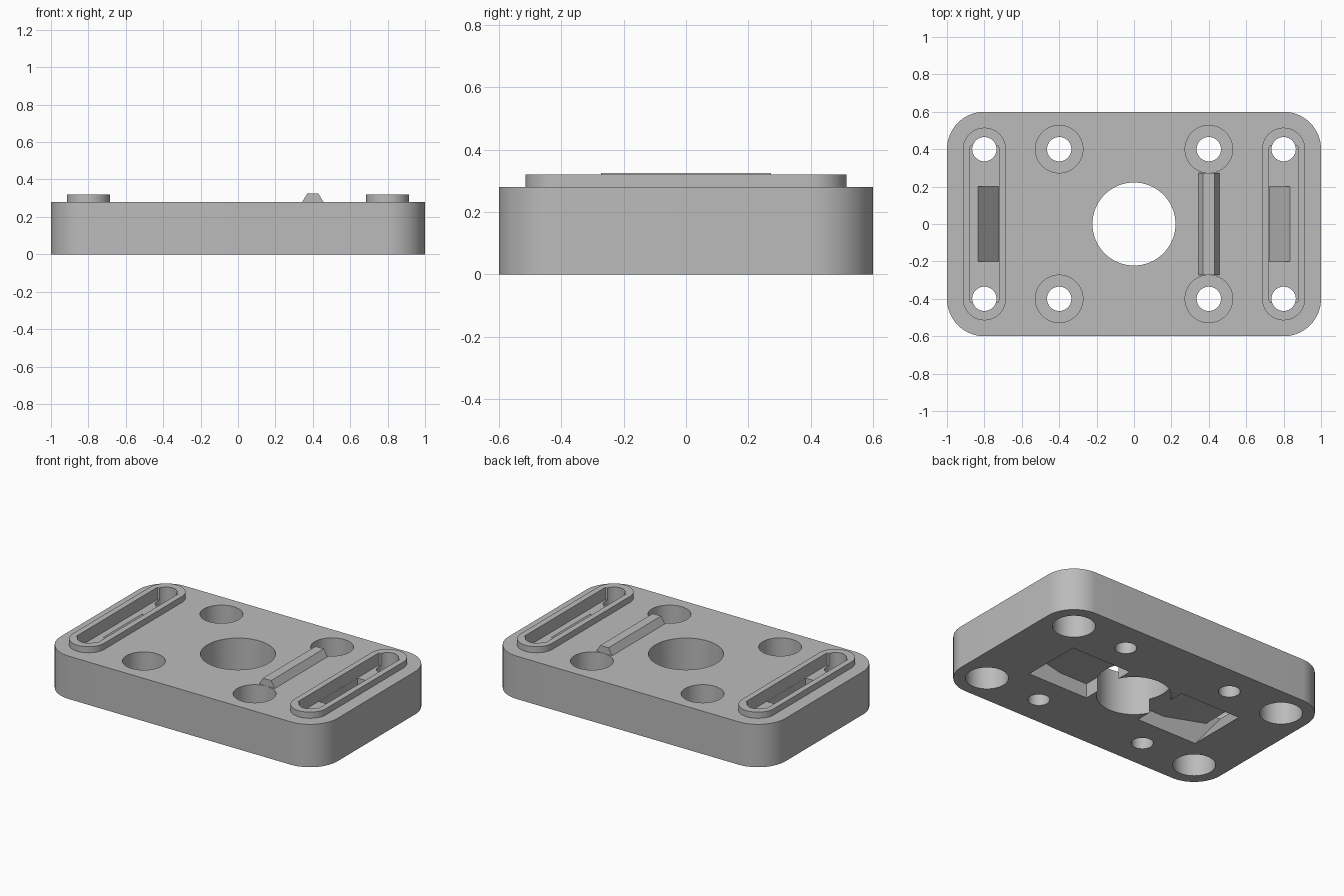
import bpy
import bmesh
import math

if "Cube" in bpy.data.objects:
    bpy.data.objects.remove(bpy.data.objects["Cube"], do_unlink=True)

grey = bpy.data.materials.new("plain_grey")
grey.use_nodes = True
GREY = (0.5, 0.5, 0.5, 1)
grey.diffuse_color = GREY
grey.node_tree.nodes["Principled BSDF"].inputs["Base Color"].default_value = GREY

TOP = 0.28
RIB_TOP = 0.32
SLOT_FLOOR = 0.24


def prism(name, points, start, depth):
    """Extrude a closed outline of 3D points along a vector."""
    bm = bmesh.new()
    face = bm.faces.new([bm.verts.new(p) for p in points])
    ext = bmesh.ops.extrude_face_region(bm, geom=[face])
    moved = [v for v in ext["geom"] if isinstance(v, bmesh.types.BMVert)]
    bmesh.ops.translate(bm, verts=moved, vec=depth)
    bmesh.ops.translate(bm, verts=bm.verts, vec=start)
    bmesh.ops.recalc_face_normals(bm, faces=bm.faces)
    mesh = bpy.data.meshes.new(name)
    bm.to_mesh(mesh)
    bm.free()
    mesh.materials.append(grey)
    obj = bpy.data.objects.new(name, mesh)
    bpy.context.collection.objects.link(obj)
    return obj


def rounded(hx, hy, r, steps=16):
    """Outline of a rectangle with rounded corners."""
    pts = []
    corners = ((1, 1), (-1, 1), (-1, -1), (1, -1))
    for q, (sx, sy) in enumerate(corners):
        for i in range(steps + 1):
            a = math.pi / 2 * (q + i / steps)
            p = (sx * (hx - r) + r * math.cos(a), sy * (hy - r) + r * math.sin(a), 0)
            if not pts or math.dist(p, pts[-1]) > 1e-5:
                pts.append(p)
    if math.dist(pts[0], pts[-1]) < 1e-5:
        pts.pop()
    return pts


def cylinder(name, x, y, r, z0, z1, sides=64):
    ring = [(r * math.cos(2 * math.pi * i / sides), r * math.sin(2 * math.pi * i / sides), 0)
            for i in range(sides)]
    return prism(name, ring, (x, y, z0), (0, 0, z1 - z0))


def combine(target, tool, operation):
    mod = target.modifiers.new(operation.lower(), "BOOLEAN")
    mod.operation = operation
    mod.solver = "EXACT"
    mod.object = tool
    bpy.context.view_layer.objects.active = target
    bpy.ops.object.modifier_apply(modifier=mod.name)
    bpy.data.objects.remove(tool, do_unlink=True)


# Main plate with rounded corners
plate = prism("mounting_plate", rounded(1, 0.6, 0.2), (0, 0, 0), (0, 0, TOP))

# Raised racetrack ribs and the tapered ridge
for s in (-1, 1):
    rib = prism("rib", rounded(0.115, 0.515, 0.115), (s * 0.8, 0, 0.2), (0, 0, RIB_TOP - 0.2))
    combine(plate, rib, "UNION")
ridge_profile = [(0.32, 0, 0.24), (0.48, 0, 0.24), (0.43, 0, 0.325), (0.37, 0, 0.325)]
ridge = prism("ridge", ridge_profile, (0, -0.272, 0), (0, 0.544, 0))
combine(plate, ridge, "UNION")

# Centre bore
combine(plate, cylinder("bore", 0, 0, 0.222, -0.1, 0.5, 96), "DIFFERENCE")

for s in (-1, 1):
    # Slot in each rib
    slot = prism("slot", rounded(0.077, 0.42, 0.01, 2), (s * 0.8, 0, SLOT_FLOOR), (0, 0, 0.2))
    combine(plate, slot, "DIFFERENCE")
    # Underside pocket with a ramp rising into the slot
    profile = [(0.2, -0.05), (0.6, -0.05), (0.867, 0.28), (0.724, 0.28),
               (0.724, 0.167), (0.4, 0.095), (0.2, 0.095)]
    channel = prism("channel", [(s * x, 0, z) for x, z in profile], (0, -0.2, 0), (0, 0.4, 0))
    combine(plate, channel, "DIFFERENCE")
    # Screw holes: inner ones widen at the top, outer ones at the bottom
    for t in (-1, 1):
        for x, z0, z1 in ((0.4, 0.12, 0.5), (0.8, -0.1, 0.16)):
            combine(plate, cylinder("hole", s * x, t * 0.4, 0.065, -0.2, 0.6), "DIFFERENCE")
            combine(plate, cylinder("counterbore", s * x, t * 0.4, 0.127, z0, z1), "DIFFERENCE")

# Smooth curved walls, keep sharp edges
bpy.ops.object.select_all(action="DESELECT")
plate.select_set(True)
bpy.context.view_layer.objects.active = plate
bpy.ops.object.shade_smooth_by_angle(angle=math.radians(25))
